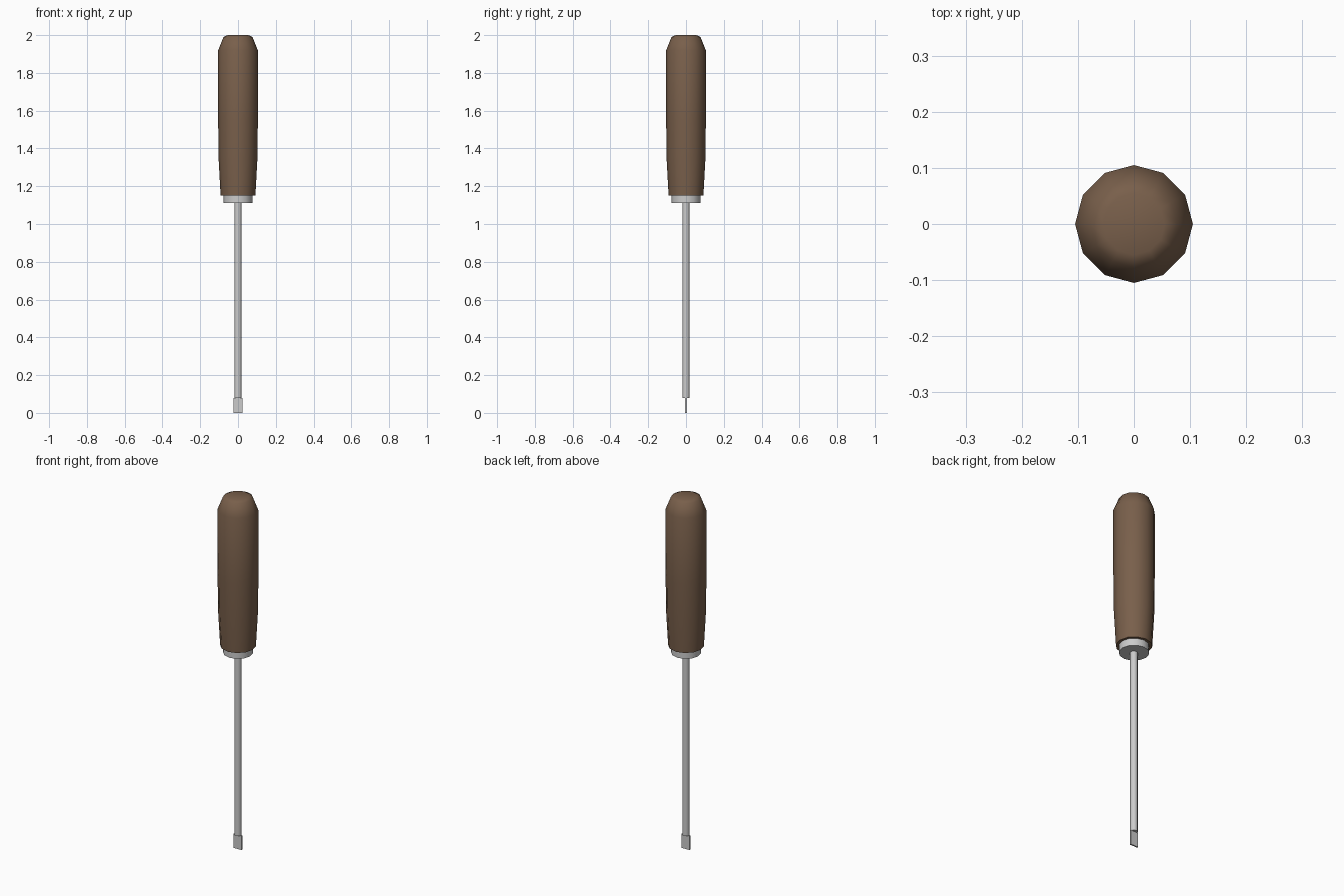
import bpy, bmesh, math

if "Cube" in bpy.data.objects:
    bpy.data.objects.remove(bpy.data.objects["Cube"])


def lathe(name, profile, sides=12):
    """Closed turned solid from (radius, z) points, listed bottom to top."""
    bm = bmesh.new()
    rings = []
    for r, z in profile:
        rings.append([bm.verts.new((r * math.cos(2 * math.pi * i / sides),
                                    r * math.sin(2 * math.pi * i / sides), z))
                      for i in range(sides)])
    for a, b in zip(rings, rings[1:]):
        for i in range(sides):
            j = (i + 1) % sides
            bm.faces.new((a[i], a[j], b[j], b[i]))
    bm.faces.new(rings[0][::-1])
    bm.faces.new(rings[-1])
    mesh = bpy.data.meshes.new(name)
    bm.to_mesh(mesh)
    bm.free()
    obj = bpy.data.objects.new(name, mesh)
    bpy.context.collection.objects.link(obj)
    bpy.ops.object.select_all(action='DESELECT')
    obj.select_set(True)
    bpy.context.view_layer.objects.active = obj
    return obj


# Wooden handle, tapered toward the ferrule with a chamfered butt
handle = lathe("handle", [(0.092, 1.15), (0.103, 1.35), (0.105, 1.55),
                          (0.105, 1.92), (0.077, 1.99), (0.055, 2.0)])
bpy.ops.object.shade_smooth_by_angle(angle=math.radians(65))
wood = bpy.data.materials.new("wood")
wood.diffuse_color = (0.19, 0.115, 0.07, 1)
wood.use_nodes = True
wood.node_tree.nodes["Principled BSDF"].inputs["Base Color"].default_value = wood.diffuse_color
handle.data.materials.append(wood)

# Metal ferrule and shaft
lathe("ferrule", [(0.077, 1.11), (0.077, 1.15)])
bpy.ops.object.shade_smooth_by_angle(angle=math.radians(40))
lathe("shaft", [(0.019, 0.08), (0.019, 1.11)])
bpy.ops.object.shade_smooth_by_angle(angle=math.radians(40))

# Flat blade tip
bpy.ops.mesh.primitive_cube_add(size=1, location=(0, 0, 0.04))
blade = bpy.context.object
blade.name = "blade_tip"
blade.scale = (0.048, 0.008, 0.08)
bpy.ops.object.transform_apply(location=False, rotation=False, scale=True)
